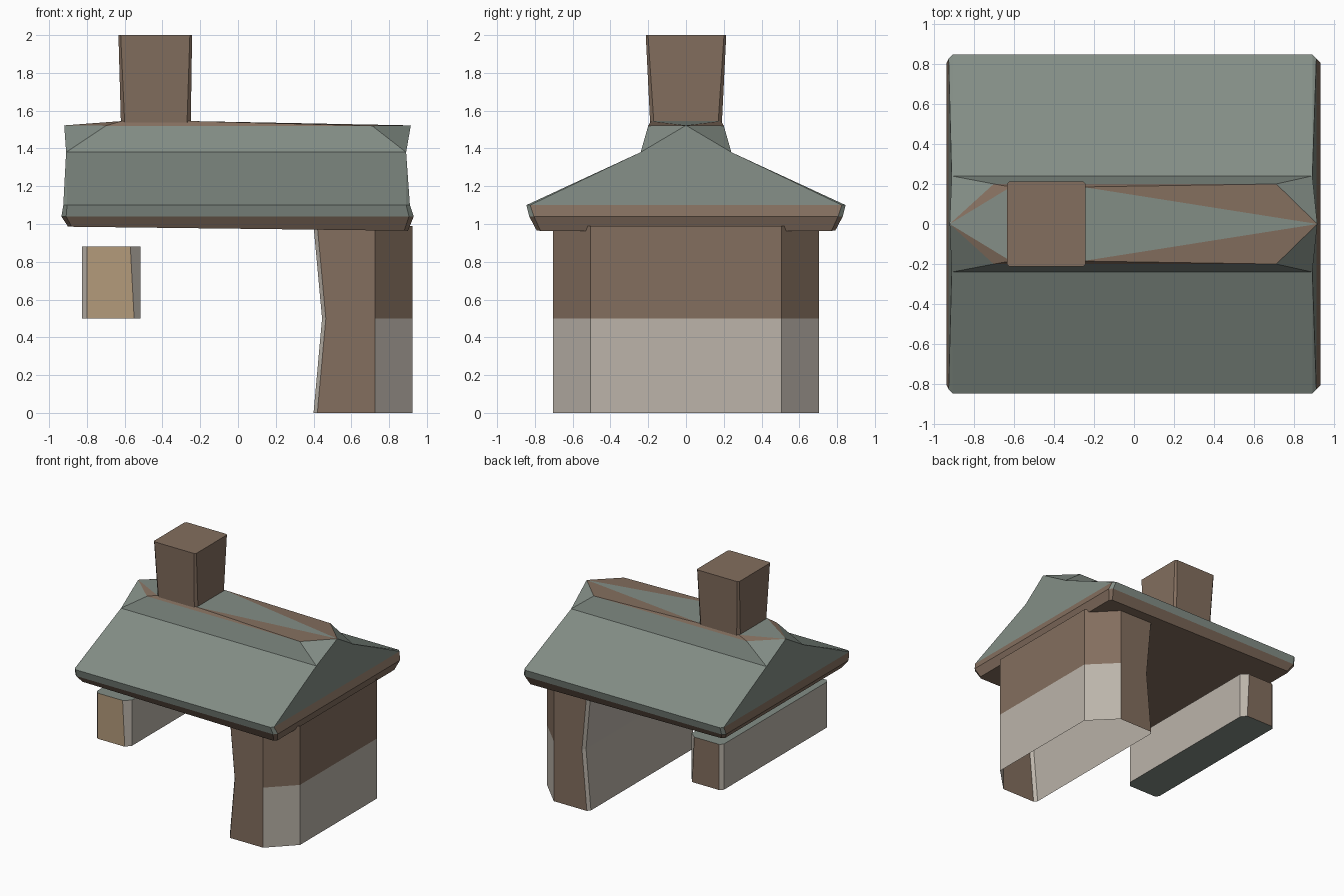
import bpy, bmesh

if "Cube" in bpy.data.objects:
    bpy.data.objects.remove(bpy.data.objects["Cube"])


def material(name, rgb):
    m = bpy.data.materials.new(name)
    m.diffuse_color = [c ** 2.2 for c in rgb] + [1]
    m.use_nodes = True
    m.node_tree.nodes["Principled BSDF"].inputs["Base Color"].default_value = m.diffuse_color
    return m


MATS = [material("stone", (0.73, 0.70, 0.66)), material("wood", (0.51, 0.43, 0.37)),
        material("roof_green", (0.51, 0.55, 0.52)), material("tan", (0.70, 0.60, 0.48))]
STONE, WOOD, GREEN, TAN = range(4)


def build(name, polys, paint=None):
    """polys: list of (points, material index); paint(centre, normal) may override it."""
    bm = bmesh.new()
    for pts, mat in polys:
        bm.faces.new([bm.verts.new(p) for p in pts]).material_index = mat
    bmesh.ops.remove_doubles(bm, verts=bm.verts, dist=0.0005)
    bmesh.ops.recalc_face_normals(bm, faces=bm.faces)
    if paint:
        for f in bm.faces:
            f.normal_update()
            f.material_index = paint(f.calc_center_median(), f.normal)
    me = bpy.data.meshes.new(name)
    bm.to_mesh(me)
    bm.free()
    for m in MATS:
        me.materials.append(m)
    ob = bpy.data.objects.new(name, me)
    bpy.context.collection.objects.link(ob)


def loft(rings, bottom=False, top=False, mat=WOOD):
    polys = []
    for a, b in zip(rings, rings[1:]):
        n = len(a)
        polys += [([a[i], a[(i + 1) % n], b[(i + 1) % n], b[i]], mat) for i in range(n)]
    if bottom:
        polys.append((rings[0], mat))
    if top:
        polys.append((rings[-1], mat))
    return polys


def rect(x0, x1, y, z, c):
    """Rectangle ring, mirrored in y, with corners cut by c."""
    half = [(x1 - c, -y), (x1, -y + c), (x1, y - c), (x1 - c, y),
            (x0 + c, y), (x0, y - c), (x0, -y + c), (x0 + c, -y)]
    return [(px, py, z) for px, py in half]


# side wall: cut outer corners, pinched inner side, open at the base
def wall_ring(z, pinch):
    half = [(0.40 + pinch, 0.68), (0.42 + pinch, 0.705), (0.725, 0.705), (0.925, 0.505)]
    return [(x, -y, z) for x, y in half] + [(x, y, z) for x, y in reversed(half)]


def wall_paint(c, n):
    if c.x < 0.47:
        return STONE
    if abs(n.y) > 0.9:
        return WOOD
    return STONE if c.z < 0.5 else WOOD


build("side_wall", loft([wall_ring(0, 0), wall_ring(0.5, 0.045), wall_ring(0.99, 0)]), wall_paint)


# low beam on the other side
def beam_ring(z, edge):
    half = [(-0.825, 0.68), (-0.80, 0.705), (edge, 0.705), (-0.515, 0.66)]
    return [(x, -y, z) for x, y in half] + [(x, y, z) for x, y in reversed(half)]


def beam_paint(c, n):
    if abs(n.z) > 0.9:
        return GREEN
    if abs(n.y) > 0.9:
        return TAN if n.y < 0 else WOOD
    return STONE


build("low_beam", loft([beam_ring(0.5, -0.55), beam_ring(0.88, -0.57)], True, True), beam_paint)

# roof: eave band below, then slopes, gables and a ridge opening around the chimney
under = [(x, y, 0.975 - 0.012 * x) for x, y, z in rect(-0.90, 0.90, 0.79, 0, 0.02)]
eave = rect(-0.925, 0.91, 0.845, 1.10, 0.02)
polys = loft([under, rect(-0.935, 0.93, 0.83, 1.04, 0.025)], True)
for pts, _ in loft([rect(-0.935, 0.93, 0.83, 1.04, 0.025), eave]):
    along_front = abs(pts[0][1] - pts[1][1]) < 0.03
    polys.append((pts, GREEN if along_front else WOOD))

SIDES = {1: dict(e=0.91, k=0.89, t=0.71, p=0.915, c=-0.255),
         -1: dict(e=-0.925, k=-0.91, t=-0.70, p=-0.92, c=-0.615)}


def pt(key, sx, sy):
    y, z = dict(k=(0.24, 1.38), t=(0.20, 1.52), p=(0, 1.522), c=(0.185, 1.545))[key]
    return (SIDES[sx][key], sy * y, z)


def eaves(sx, sy):
    """Eave corner points: on the long side, then on the gable."""
    e = SIDES[sx]["e"]
    return (e - sx * 0.02, sy * 0.845, 1.10), (e, sy * 0.825, 1.10)


for s in (1, -1):
    # slopes, upper band and ridge strip
    polys += [([eaves(-1, s)[0], eaves(1, s)[0], pt("k", 1, s), pt("k", -1, s)], GREEN),
              ([pt("k", -1, s), pt("k", 1, s), pt("t", 1, s), pt("t", -1, s)], GREEN),
              ([pt("t", -1, s), pt("t", 1, s), pt("c", 1, s), pt("c", -1, s)], WOOD)]
    # gable ends with a flat ridge point
    polys += [([eaves(s, -1)[1], eaves(s, 1)[1], pt("k", s, 1), pt("p", s, 1), pt("k", s, -1)], GREEN),
              ([pt("c", s, -1), pt("p", s, 1), pt("c", s, 1)], GREEN)]
    for t in (1, -1):
        polys += [([*eaves(s, t), pt("k", s, t)], GREEN),
                  ([pt("k", s, t), pt("p", s, t), pt("t", s, t)], GREEN),
                  ([pt("p", s, t), pt("t", s, t), pt("c", s, t)], WOOD)]
build("roof", polys)

# chimney, flaring slightly towards the top
build("chimney", loft([rect(-0.62, -0.25, 0.19, 1.535, 0.02),
                       rect(-0.633, -0.243, 0.213, 2.0, 0.012)], top=True))
